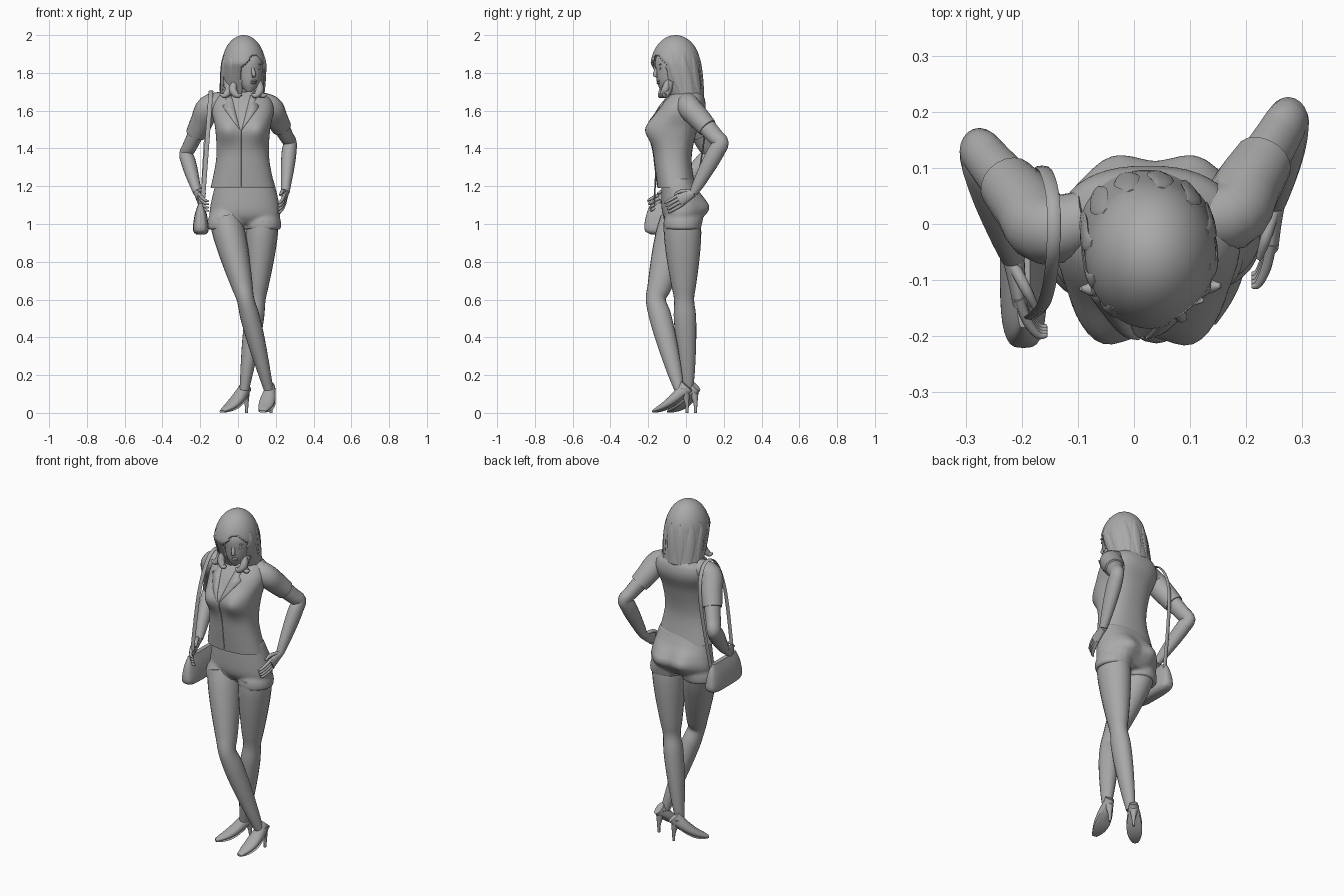
import bpy, bmesh, math
from mathutils import Vector
from mathutils.bvhtree import BVHTree

if "Cube" in bpy.data.objects:
    bpy.data.objects.remove(bpy.data.objects["Cube"])

colour = (0.4, 0.4, 0.4, 1)
grey = bpy.data.materials.new("plain_grey")
grey.use_nodes = True
grey.diffuse_color = colour
grey.node_tree.nodes["Principled BSDF"].inputs["Base Color"].default_value = colour


def finish(name, bm):
    bmesh.ops.recalc_face_normals(bm, faces=bm.faces)
    mesh = bpy.data.meshes.new(name)
    bm.to_mesh(mesh)
    bm.free()
    mesh.materials.append(grey)
    ob = bpy.data.objects.new(name, mesh)
    bpy.context.collection.objects.link(ob)
    bpy.ops.object.select_all(action='DESELECT')
    ob.select_set(True)
    bpy.context.view_layer.objects.active = ob
    bpy.ops.object.shade_smooth_by_angle(angle=math.radians(50))
    return ob


def smooth_rows(rows, steps):
    """Catmull-Rom interpolation of whole rows of numbers."""
    result = []
    last = len(rows) - 1
    for i in range(last):
        before, start, end, after = (Vector(rows[max(0, min(last, i + k))]) for k in (-1, 0, 1, 2))
        for s in range(steps):
            t = s / steps
            leave, arrive = (end - before) / 2, (after - start) / 2
            ease = t * t * (3 - 2 * t)
            result.append(start.lerp(end, ease) + leave * t * (1 - t) ** 2 - arrive * t * t * (1 - t))
    return result + [Vector(rows[last])]


def tube(bm, rows, ref=(0, 1, 0), flat=False, steps=4, sides=20, cap=True, power=1):
    """Loft rounded sections through rows of x, y, z, side radius and optional depth radius."""
    rows = smooth_rows(rows, steps)
    rings = []
    for i, row in enumerate(rows):
        ahead, behind = rows[min(i + 1, len(rows) - 1)], rows[max(i - 1, 0)]
        along = Vector((ahead - behind)[:3]).normalized()
        side, depth = Vector((1, 0, 0)), Vector((0, 1, 0))
        if not flat:
            side = along.cross(Vector(ref)).normalized()
            depth = along.cross(side)
        ring = []
        for k in range(sides):
            a = k * math.tau / sides
            c, s = (math.copysign(abs(w) ** power, w) for w in (math.cos(a), math.sin(a)))
            ring.append(bm.verts.new(Vector(row[:3]) + side * row[3] * c + depth * row[-1] * s))
        rings.append(ring)
    for low, high in zip(rings, rings[1:]):
        for k in range(sides):
            bm.faces.new((low[k - 1], low[k], high[k], high[k - 1]))
    if cap:
        bm.faces.new(rings[0])
        bm.faces.new(rings[-1])


def part(name, *paths, **options):
    bm = bmesh.new()
    for path in paths:
        tube(bm, path, **options)
    return finish(name, bm)


def ball(name, centre, size):
    bm = bmesh.new()
    bmesh.ops.create_uvsphere(bm, u_segments=16, v_segments=10, radius=1)
    for v in bm.verts:
        v.co = Vector(c + a * b for a, b, c in zip(v.co, size, centre))
    return finish(name, bm)


def body_rows(x, table):
    """Horizontal sections given as height, half width, front and back."""
    return [(x, (front + back) / 2, z, width, (back - front) / 2) for z, width, front, back in table]


def swell(ob, centres, z, spread, amount):
    """Push out the front (negative amount) or back of a loft around each centre."""
    for v in ob.data.vertices:
        if (v.co.y + .03) * amount > 0:
            for x in centres:
                distance = math.hypot(v.co.x - x, v.co.z - z) / spread
                v.co.y += amount * math.exp(-distance ** 2)


# Fitted top with bust
shirt = part("shirt", body_rows(.025, [
    (1.19, .17, -.15, .05), (1.35, .14, -.17, .03), (1.5, .145, -.18, .06),
    (1.6, .165, -.15, .1), (1.66, .15, -.11, .1), (1.7, .1, -.07, .08)]),
    flat=True, steps=8, sides=48, power=.85)
swell(shirt, (-.065, .11), 1.5, .07, -.048)


# Limbs: two tapering segments with a muscle swelling on each
def limb(start, joint, end, radii, muscles):
    rows = []
    for i, (a, b) in enumerate(((start, joint), (joint, end))):
        for k in range(6):
            t = k / 6
            radius = radii[i] + (radii[i + 1] - radii[i]) * t + muscles[i] * math.sin(math.pi * t ** .7)
            rows.append((*Vector(a).lerp(Vector(b), t), radius, radius * 1.15))
    return rows + [(*end, radii[-1], radii[-1])]


leg_radii, leg_muscles = (.085, .046, .025), (.01, .011)
right_leg = limb((-.065, -.04, 1.02), (.04, -.16, .6), (.163, -.035, .12), leg_radii, leg_muscles)
left_leg = limb((.13, -.02, 1.02), (.1, -.01, .6), (.033, .012, .12), leg_radii, leg_muscles)
part("right_leg", right_leg)
part("left_leg", left_leg)

# Shorts: pelvis and two short legs fused together
bm = bmesh.new()
tube(bm, body_rows(.037, [(1.24, .15, -.13, .04), (1.1, .183, -.13, .085), (1.04, .185, -.12, .075),
                          (1, .15, -.09, .05)]), flat=True, sides=40, power=.9)
for leg in (right_leg, left_leg):
    x, y, z, radius, depth = leg[0]
    tube(bm, [(x, y, z + .06, radius * .8), (x, y, z, radius + .012), (x, y, z - .05, radius + .013)],
         flat=True)
shorts = finish("shorts", bm)
swell(shorts, (-.035, .11), 1.09, .065, .045)
fuse = shorts.modifiers.new("fuse", 'REMESH')
fuse.voxel_size = .008
fuse.use_smooth_shade = True
shorts.modifiers.new("relax", 'SMOOTH').iterations = 9


# High-heeled shoes: upper, sole and tapering heel
def shoe(name, heel, toe):
    heel, toe = Vector(heel), Vector(toe)
    upper, sole = [], []
    for k in range(9):
        t = k / 8
        x, y = heel.lerp(toe, t)
        height = .1 * (1 - t) ** 2
        width = .012 + .03 * math.sin(math.pi * (.1 + t * .85))
        thick = .005 + .034 * (1 - t) ** .7
        upper.append((x, y, height + thick + .004, width, thick))
        sole.append((x, y, height + .006, width, .005))
    part(name + "_upper", upper, ref=(0, 0, 1))
    part(name + "_sole", sole, ref=(0, 0, 1))
    x, y = heel
    part(name + "_heel", [(x, y, 0, .007), (x, y, .05, .011), (*heel.lerp(toe, .08), .13, .029)],
         flat=True, sides=12)


shoe("right_shoe", (.175, .005), (.13, -.175))
shoe("left_shoe", (.045, .05), (-.085, -.09))


# Hands: palm, four curled fingers and a thumb
def hand(name, wrist, along, across, curl):
    wrist, along, across, curl = (Vector(v) for v in (wrist, along, across, curl))
    across.normalize()
    normal = across.cross(along)

    def at(forward, sideways, bend, *radii):
        return (*(wrist + along * forward + across * sideways + curl * bend), *radii)

    part(name + "_palm", [at(0, 0, 0, .021, .02), at(.3, 0, 0, .029, .016), at(.6, 0, 0, .034, .014)],
         ref=normal)
    fingers = []
    for k in range(4):
        s = (k - 1.5) * .018
        fingers.append([at(.5, s, 0, .009), at(.8, s, .2, .009), at(1, s, .6, .007), at(1, s, 1, .004)])
    part(name + "_fingers", *fingers, ref=across, sides=10)
    part(name + "_thumb", [at(.1, -.014, 0, .011), at(.35, -.04, .4, .01), at(.6, -.04, .7, .006)],
         ref=normal, sides=10)


# Arms with short sleeves that follow the upper arm
def arm(name, shoulder, elbow, wrist, **pose):
    part(name + "_arm", limb(shoulder, elbow, wrist, (.05, .036, .022), (0, .007)))
    top, low = Vector(shoulder), Vector(elbow)
    part(name + "_sleeve", [(top.x * .5, .01, 1.65, .052), (*top, .063), (*top.lerp(low, .3), .06),
                            (*top.lerp(low, .58), .053)])
    hand(name + "_hand", wrist, **pose)


arm("right", (-.155, -.01, 1.62), (-.275, .13, 1.37), (-.215, -.06, 1.165),
    along=(.02, -.13, -.06), across=(0, .3, -1), curl=(.04, 0, -.01))
arm("left", (.17, .015, 1.62), (.275, .185, 1.43), (.25, .04, 1.165),
    along=(-.01, -.13, -.07), across=(0, .4, -.9), curl=(-.03, -.01, -.01))

# Neck, head and face
part("neck", [(.02, .01, 1.66, .055), (.03, -.02, 1.73, .046), (.05, -.05, 1.8, .05)])
part("head", body_rows(.06, [(1.7, .015, -.13, -.1), (1.74, .053, -.15, -.03), (1.8, .07, -.16, 0),
                             (1.88, .075, -.16, .02), (1.96, .04, -.1, 0)]), flat=True, sides=28)
part("nose", [(.075, -.15, 1.84, .007), (.084, -.165, 1.79, .011), (.08, -.15, 1.775, .007)],
     flat=True, sides=12)
for label, z, width in (("upper_lip", 1.757, .021), ("lower_lip", 1.747, .017)):
    ball(label, (.08, -.146, z), (width, .01, .006))
for label, x, y in (("right", .05, -.152), ("left", .105, -.136)):
    ball(label + "_eye", (x, y, 1.825), (.014, .008, .007))
    ball(label + "_eyebrow", (x, y, 1.845), (.02, .008, .004))


# Shoulder-length hair: a dome falling into a curtain that flares at the back, open at the face
def hair_ring(z):
    crown = math.sqrt(1 - min(1, max(0, z - 1.83) / .17) ** 2)
    fall = max(0, 1.85 - z)
    return (.03 - fall * .05, fall * .32 - .055, z, crown * .117, crown * .133 - fall * .22)


bm = bmesh.new()
tube(bm, [hair_ring(1.67 + .33 * math.sin(i * math.pi / 80)) for i in range(41)],
     flat=True, steps=1, sides=64, cap=False)
bmesh.ops.remove_doubles(bm, verts=bm.verts, dist=.0005)
opening = []
for face in bm.faces:
    x, y, z = face.calc_center_median()
    angle = math.degrees(math.atan2(y + .05, x - .03))
    fringe = 1.895 - 1.2 * max(0, .08 - x, x - .1)
    if -97 < angle < -28 and z < fringe:
        opening.append(face)
bmesh.ops.delete(bm, geom=opening, context='FACES')
hair = finish("hair", bm)
hair.modifiers.new("thickness", 'SOLIDIFY').thickness = .012

# Raised locks around the hair, and curled tips beside the neck
bm = bmesh.new()
for degrees in range(-10, 260, 30):
    outward = Vector((math.cos(math.radians(degrees)), math.sin(math.radians(degrees)), 0))
    lock = []
    for k in range(6):
        x, y, z, width, depth = hair_ring(1.9 - k * .046)
        bulk = math.sin(math.pi * (k + .5) / 6)
        lock.append((x + width * outward.x, y + depth * outward.y, z, .024 * bulk, .006 * bulk))
    tube(bm, lock, ref=outward, sides=10)
finish("hair_locks", bm)
tips = []
for x, y, turn in ((-.06, -.08, -1), (-.015, -.1, 1), (.12, -.075, 1), (.105, -.09, -1)):
    tips.append([(x, y, 1.76, .018), (x - turn * .012, y - .02, 1.71, .021),
                 (x + turn * .012, y - .035, 1.68, .015), (x + turn * .035, y - .035, 1.69, .004)])
part("hair_tips", *tips, sides=12)

# Lapels and front seam laid on the top
bm = bmesh.new()
bm.from_mesh(shirt.data)
surface = BVHTree.FromBMesh(bm)
bm.free()


def on_front(x, z, lift):
    hit = surface.ray_cast(Vector((x, -1, z)), Vector((0, 1, 0)))[0]
    return (x, hit.y - lift, z)


bm = bmesh.new()
for side in (-1, 1):
    previous = None
    for k in range(11):
        t = k / 10
        inner = .005 + t * .045
        outer = inner + (min(t * 1.5, 1) * .06 if t < .75 else .035)
        edge = [bm.verts.new(on_front(.015 + side * x, 1.5 + t * .18, .005)) for x in (inner, outer)]
        if previous:
            bm.faces.new((*previous, *reversed(edge)))
        previous = edge
lapels = finish("lapels", bm)
lapels.modifiers.new("thickness", 'SOLIDIFY').thickness = .008
part("front_seam", [(*on_front(.015, 1.2 + k * .03, 0), .003) for k in range(11)], sides=8)

# Wedge-shaped shoulder bag with a long strap
part("bag", [(-.197, -.075, z, width, length) for z, width, length in (
    (.945, .025, .11), (.97, .042, .145), (1.05, .032, .135), (1.11, .012, .11))],
    flat=True, sides=32, power=.6)
strap = [(-.19, -.17, 1.08), (-.16, -.14, 1.48), (-.145, -.06, 1.68), (-.145, .05, 1.68),
         (-.165, .1, 1.5), (-.19, .03, 1.06)]
part("bag_strap", [(*point, .004, .012) for point in strap], ref=(1, 0, 0), steps=8, sides=8)
